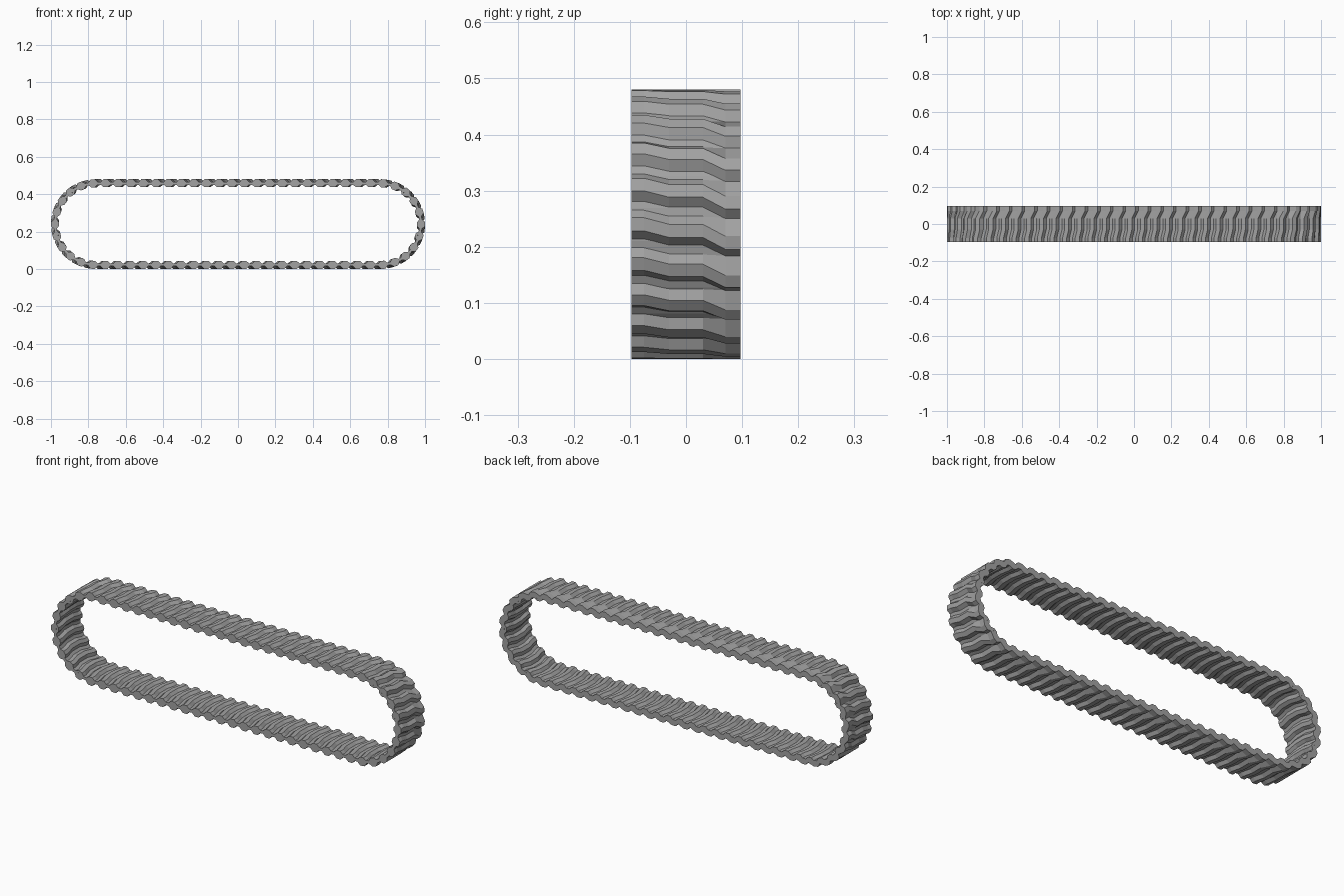
import bpy, bmesh
from math import pi, sin, cos

cube = bpy.data.objects.get("Cube")
if cube:
    bpy.data.objects.remove(cube, do_unlink=True)

HALF = 0.76        # half length of the straight runs
MID = 0.24         # height of the loop centre
OUTER = 0.225      # outer radius of the belt band
INNER = 0.21       # inner radius of the belt band
WIDTH = 0.097      # half width
LINKS = 66
ARC = pi * OUTER
LENGTH = 2 * ARC + 4 * HALF
PITCH = LENGTH / LINKS

rubber = bpy.data.materials.new("grey rubber")
rubber.use_nodes = True
grey = (0.36, 0.36, 0.36, 1)
rubber.diffuse_color = grey
rubber.node_tree.nodes["Principled BSDF"].inputs["Base Color"].default_value = grey


def on_track(s, radius, y):
    """Point at path distance s, from the right end upward and over the top."""
    s = (s + ARC / 2) % LENGTH
    side = 1
    if s >= LENGTH / 2:
        s -= LENGTH / 2
        side = -1
    if s < ARC:
        a = s / OUTER - pi / 2
        x, z = HALF + radius * cos(a), radius * sin(a)
    else:
        x, z = HALF - (s - ARC), radius
    return (side * x, y, MID + side * z)


def finish(bm, name):
    bmesh.ops.recalc_face_normals(bm, faces=bm.faces)
    mesh = bpy.data.meshes.new(name)
    bm.to_mesh(mesh)
    bm.free()
    mesh.materials.append(rubber)
    obj = bpy.data.objects.new(name, mesh)
    bpy.context.collection.objects.link(obj)
    return obj


def bridge(bm, rings, closed):
    """Join matching rings of vertices, looping round or capping the ends."""
    n = len(rings[0])
    pairs = list(zip(rings, rings[1:]))
    if closed:
        pairs.append((rings[-1], rings[0]))
    else:
        bm.faces.new(rings[0])
        bm.faces.new(rings[-1])
    for a, b in pairs:
        for i in range(n):
            j = (i + 1) % n
            bm.faces.new((a[i], a[j], b[j], b[i]))


# Belt band: a rectangle swept round the loop
bm = bmesh.new()
steps = [ARC * (i / 24 - 0.5) for i in range(25)]
steps += [s + LENGTH / 2 for s in steps]
section = [(OUTER, -WIDTH), (OUTER, WIDTH), (INNER, WIDTH), (INNER, -WIDTH)]
bridge(bm, [[bm.verts.new(on_track(s, r, y)) for r, y in section] for s in steps], True)
finish(bm, "belt_band")


def ribs(name, stations, base, crest):
    """Cross ribs: each station is y, top shift, shift of the leading foot."""
    bm = bmesh.new()
    for k in range(LINKS):
        rings = []
        for y, shift, foot in stations:
            s = k * PITCH
            profile = [(s + foot + 0.026, base), (s + shift + 0.011, crest),
                       (s + shift - 0.011, crest), (s + shift - 0.027, base)]
            rings.append([bm.verts.new(on_track(p, r, y)) for p, r in profile])
        bridge(bm, rings, False)
    return finish(bm, name)


# Outer lugs bend twice and have a widened leading flank on the left half
ribs("outer_lugs", [(-WIDTH, 0, 0), (-0.075, 0, 0), (-0.03, -0.011, -0.011),
                    (0.03, -0.011, -0.011), (0.07, -0.031, -0.013),
                    (WIDTH, -0.031, -0.013)], OUTER - 0.001, 0.24)

# Inner drive teeth follow the same bend
ribs("inner_teeth", [(-WIDTH, 0, 0), (-0.075, 0, 0), (-0.03, -0.011, -0.011),
                     (0.03, -0.011, -0.011), (0.075, 0, 0),
                     (WIDTH, 0, 0)], INNER + 0.001, 0.197)
